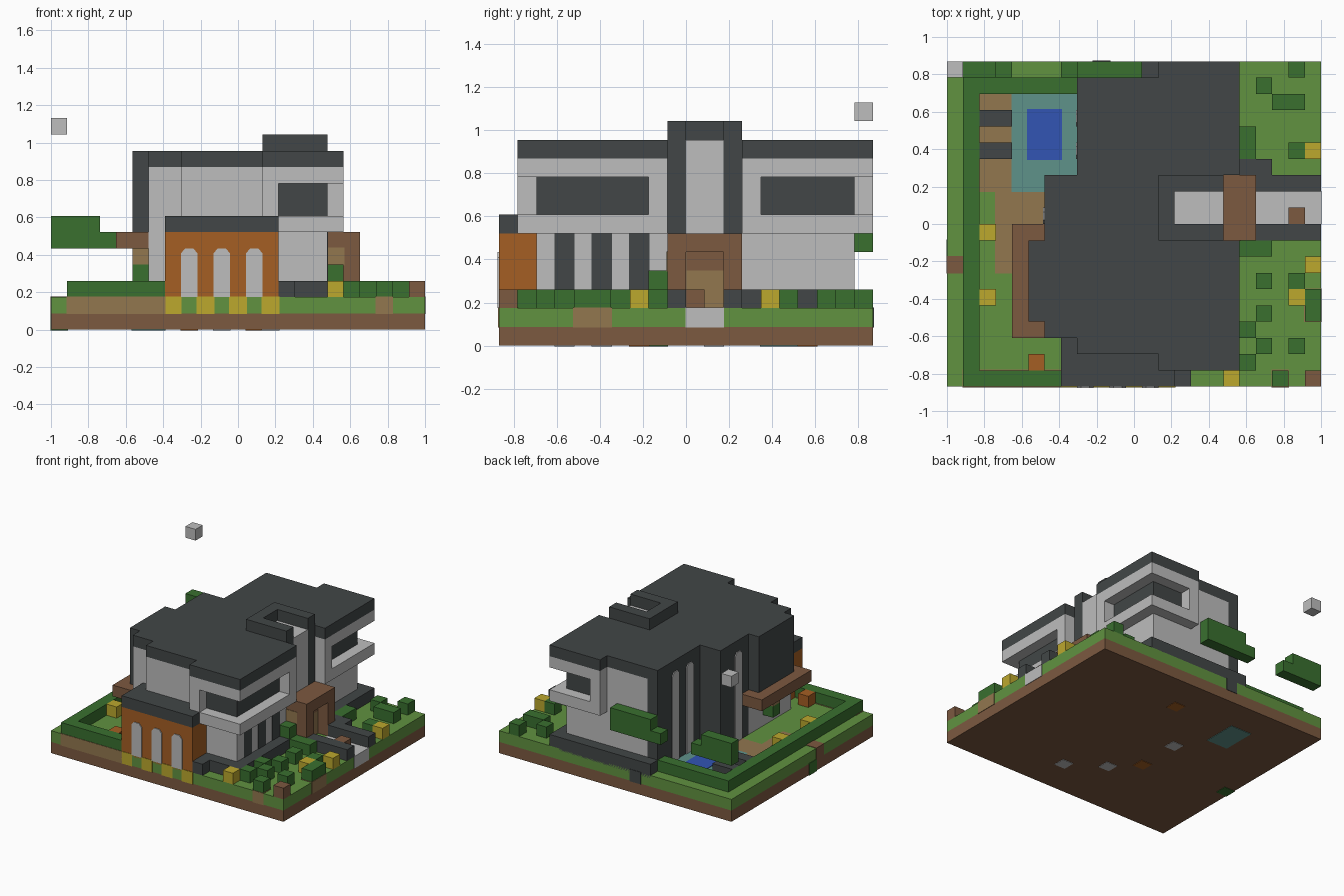
import bpy
import bmesh
from mathutils import Vector

default_cube = bpy.data.objects.get("Cube")
if default_cube:
    bpy.data.objects.remove(default_cube, do_unlink=True)

# The whole model sits on a block grid, 23 x 20 blocks in plan
UNIT = 2 / 23
CENTRE = Vector((23 / 2, 10, 0))
PROUD = 0.04   # small outward offset for inlays


def make_material(name, red, green, blue):
    material = bpy.data.materials.new(name)
    material.use_nodes = True
    colour = (red, green, blue, 1)
    material.diffuse_color = colour
    shader = next(n for n in material.node_tree.nodes if n.type == "BSDF_PRINCIPLED")
    shader.inputs["Base Color"].default_value = colour
    return material


slate = make_material("slate", .054, .062, .063)
plaster = make_material("plaster", .51, .51, .51)
leaf = make_material("leaf_green", .041, .162, .028)
grass = make_material("grass_green", .119, .287, .051)
soil = make_material("soil_brown", .202, .1, .051)
tan = make_material("tan", .287, .184, .078)
orange = make_material("orange", .376, .114, .017)
yellow = make_material("flower_yellow", .503, .392, .027)
teal = make_material("pool_teal", .114, .287, .254)
water = make_material("water_blue", .032, .091, .456)


def finish(name, bm, material):
    for vert in bm.verts:
        vert.co = (vert.co - CENTRE) * UNIT
    bmesh.ops.recalc_face_normals(bm, faces=bm.faces)
    mesh = bpy.data.meshes.new(name)
    bm.to_mesh(mesh)
    bm.free()
    mesh.materials.append(material)
    bpy.context.collection.objects.link(bpy.data.objects.new(name, mesh))


def add_block(bm, xs, ys, zs, grow=0):
    cube = bmesh.ops.create_cube(bm, size=1)
    for vert in cube["verts"]:
        vert.co = [(lo + hi) / 2 + part * (hi - lo + 2 * grow)
                   for part, (lo, hi) in zip(vert.co, (xs, ys, zs))]


def block(name, material, xs, ys, zs, grow=0):
    bm = bmesh.new()
    add_block(bm, xs, ys, zs, grow)
    finish(name, bm, material)


def single_blocks(name, material, spots, level=2, grow=0):
    """One-block cubes at the given plan positions, joined as one object."""
    bm = bmesh.new()
    for x, y in spots:
        add_block(bm, (x, x + 1), (y, y + 1), (level, level + 1), grow)
    finish(name, bm, material)


def arched_window(name, origin, along, outward, bottom, top):
    """Thin plate one block wide with clipped upper corners."""
    bm = bmesh.new()
    profile = ((0, bottom), (1, bottom), (1, top - .3), (.75, top), (.25, top), (0, top - .3))
    verts = [bm.verts.new(Vector(origin) + Vector(along) * s + Vector((0, 0, h)))
             for s, h in profile]
    face = bm.faces.new(verts)
    side = bmesh.ops.extrude_face_region(bm, geom=[face])
    for item in side["geom"]:
        if isinstance(item, bmesh.types.BMVert):
            item.co += Vector(outward) * PROUD * 2
    finish(name, bm, plaster)


# Ground
FULL_X, FULL_Y = (0, 23), (0, 20)
LAWN = (1, 2)
LOW = (2, 3)
block("soil_base", soil, FULL_X, FULL_Y, (0, 1))
block("lawn", grass, FULL_X, FULL_Y, LAWN)
block("front_earth_edge", tan, (1, 7), (0, 1), LAWN, PROUD)
block("front_earth_patch", tan, (20, 21), (0, 1), LAWN, PROUD)
block("side_earth_patch", tan, (22, 23), (4, 6), LAWN, PROUD)
block("entrance_path", plaster, (19, 23), (10, 12), LAWN, PROUD)
single_blocks("west_earth_patch", soil, [(0, 7)], 1, PROUD)
single_blocks("back_drain", slate, [(9, 19)], 1, PROUD)

# Underside inlays
single_blocks("underside_stones", plaster, [(8, 11), (10, 5), (13, 3)], 0, PROUD)
single_blocks("underside_clay", orange, [(8, 7), (12, 16)], 0, PROUD)
single_blocks("underside_moss", leaf, [(0, 8)], 0, PROUD)
block("pool_bottom", teal, (5, 7), (14, 17), (0, 1), PROUD)

# Pool and patio
block("pool_surround", teal, (4, 8), (12, 18), LAWN, PROUD)
block("pool_water", water, (5, 7), (14, 17), LAWN, PROUD * 2)
block("poolside_patio", tan, (2, 4), (12, 18), LAWN, PROUD)
block("garden_patio", tan, (3, 6), (10, 12), LAWN, PROUD)
block("garden_walk", tan, (3, 4), (7, 10), LAWN, PROUD)
for row in (14, 16):
    block("lounger", slate, (2, 4), (row, row + 1), LOW)
single_blocks("garden_seat", orange, [(5, 1)])
single_blocks("corner_stump", soil, [(22, 0)])
single_blocks("path_step", soil, [(21, 10)])

# Hedges, bushes and flowers
block("west_hedge", leaf, (1, 2), (0, 19), LOW)
block("front_hedge", leaf, (2, 7), (0, 1), LOW)
block("back_hedge", leaf, (2, 8), (18, 19), LOW)
single_blocks("south_bushes", leaf, [
    (20, 0), (18, 1), (19, 2), (21, 2), (18, 3), (19, 4), (22, 4),
    (22, 5), (19, 6), (21, 6), (18, 8), (19, 8)])
single_blocks("north_bushes", leaf, [
    (18, 14), (18, 15), (21, 14), (20, 17), (21, 17), (19, 18), (21, 19)])
single_blocks("garden_flowers", yellow, [
    (2, 5), (2, 9), (17, 0), (21, 5), (22, 7), (22, 14)])
single_blocks("planter_leaves", leaf, [(5, 6), (17, 8)], 3)
single_blocks("planter_tops", tan, [(5, 6)], 4)

# Floating foliage and the floating cube
for start, low_end, high_start, high_end in ((0, 4, 0, 3), (7, 12, 8, 12)):
    block("foliage_lower", leaf, (start, low_end), (19, 20), (5, 6))
    block("foliage_upper", leaf, (high_start, high_end), (19, 20), (6, 7))
single_blocks("floating_cube", plaster, [(0, 19)], 12)

# Foundation and path borders
block("foundation", slate, (8, 17), (1, 20), (1, 3))
block("front_plinth", slate, (14, 15), (0, 1), LOW)
for ys in ((1, 9), (13, 20)):
    block("side_plinth", slate, (17, 18), ys, LOW)
for row in (9, 12):
    block("path_border", slate, (19, 23), (row, row + 1), LOW)
block("path_border_end", slate, (18, 20), (13, 14), LOW)

# Ground floor
LOWER = (3, 6)
block("lower_walls", plaster, (9, 17), (2, 19), LOWER)
for row in (3, 5, 7):
    block("lower_side_window", slate, (16, 17), (row, row + 1), LOWER, PROUD)

# Orange front room
block("front_room", orange, (7, 14), (0, 3), (1, 6))
block("front_room_roof", slate, (7, 14), (0, 3), (6, 7))
single_blocks("front_flowers", yellow, [(x, 0) for x in range(7, 14, 2)], 1, PROUD)
for x in (8, 10, 12):
    arched_window("front_arched_window", (x, 0, 0), (1, 0, 0), (0, -1, 0), 2, 5)

# Upper floor body
UPPER = (6, 10)
ROOF = (10, 11)
block("upper_walls", plaster, (9, 13), (2, 19), UPPER)
block("southwest_wall", plaster, (8, 9), (2, 9), (3, 10))
block("west_bay", plaster, (6, 8), (3, 9), (2, 10))
block("main_roof", slate, (8, 13), (2, 19), ROOF)
block("west_bay_roof", slate, (6, 8), (3, 13), ROOF)

# Dark west walls with tall light windows
block("stair_wall", slate, (6, 9), (9, 13), (2, 10))
block("pool_wall", slate, (8, 9), (13, 19), (2, 10))
block("west_screen", slate, (5, 6), (4, 9), (6, 11))
for x, y in ((8, 14), (8, 16), (6, 10)):
    arched_window("tall_west_window", (x, y, 0), (0, 1, 0), (-1, 0, 0), 2, 10)
block("balcony", soil, (4, 6), (3, 10), (5, 6))

# Corner wings with a wraparound recessed window
for side, ys, glass_ys, return_ys in (("south", (1, 9), (2, 8), (8, 9)),
                                      ("north", (13, 20), (14, 19), (13, 14))):
    block(side + "_wing_sill", plaster, (13, 18), ys, (6, 7))
    block(side + "_wing_lintel", plaster, (13, 18), ys, (9, 10))
    block(side + "_wing_roof", slate, (13, 18), ys, ROOF)
    block(side + "_wing_glass", slate, (14, 17), glass_ys, (7, 9))
    block(side + "_wing_return", plaster, (14, 18), return_ys, (7, 9))
    block(side + "_wing_inner_wall", plaster, (13, 14), ys, (7, 9))

# Entrance tower and porch
TOWER = (6, 12)
for row in (9, 12):
    block("tower_fin", slate, (13, 17), (row, row + 1), TOWER)
    block("porch_pillar", soil, (17, 19), (row, row + 1), (2, 5))
block("tower_back", slate, (13, 14), (10, 12), TOWER)
block("tower_panel", plaster, (14, 17), (10, 12), (6, 11))
block("porch_roof", soil, (17, 19), (9, 13), (5, 6))
block("porch_transom", soil, (17, 18), (10, 12), (4, 5))
block("front_door", tan, (17, 18), (10, 12), (2, 4))
single_blocks("porch_inlay", tan, [(17, 9)], 4, PROUD)
